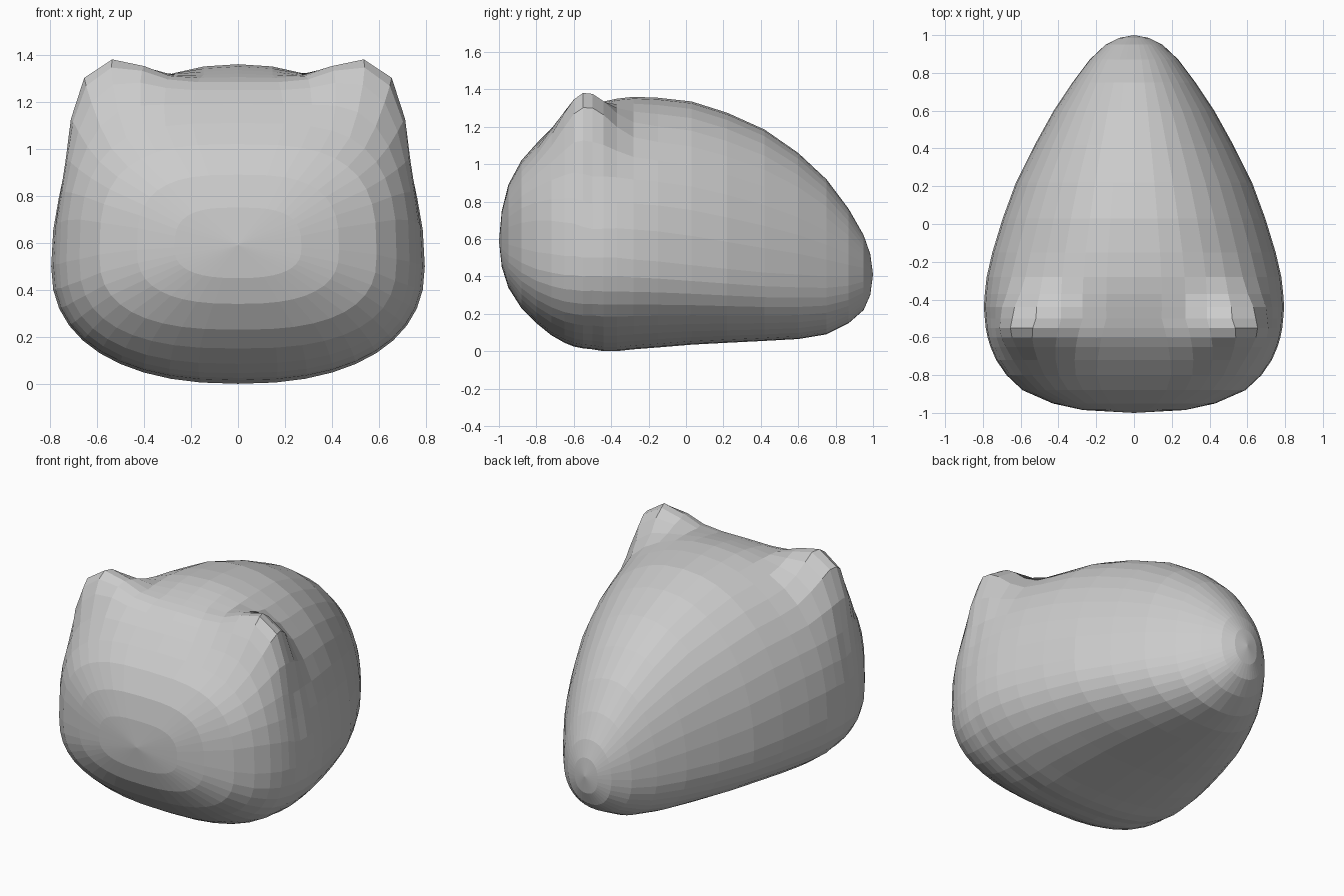
import bpy, bmesh
from math import cos, sin, pi, exp

# Body sections from front to back: y, half width, bottom z, widest z, top z
SECTIONS = [
    (-0.985, 0.27, 0.45, 0.58, 0.75), (-0.95, 0.43, 0.34, 0.57, 0.89),
    (-0.88, 0.59, 0.23, 0.55, 1.02), (-0.80, 0.675, 0.15, 0.53, 1.11),
    (-0.72, 0.73, 0.085, 0.52, 1.19), (-0.65, 0.76, 0.045, 0.51, 1.25),
    (-0.60, 0.775, 0.025, 0.51, 1.285), (-0.55, 0.785, 0.015, 0.50, 1.305),
    (-0.50, 0.79, 0.01, 0.50, 1.32), (-0.44, 0.795, 0.0, 0.50, 1.335),
    (-0.37, 0.79, 0.0, 0.50, 1.35),
    (-0.28, 0.78, 0.01, 0.49, 1.36), (-0.15, 0.75, 0.02, 0.48, 1.355),
    (0.03, 0.695, 0.035, 0.46, 1.335), (0.22, 0.625, 0.045, 0.44, 1.275),
    (0.42, 0.525, 0.055, 0.42, 1.185), (0.60, 0.425, 0.065, 0.41, 1.06),
    (0.75, 0.325, 0.09, 0.40, 0.92), (0.87, 0.235, 0.15, 0.40, 0.76),
    (0.95, 0.15, 0.22, 0.41, 0.62), (0.985, 0.08, 0.30, 0.41, 0.52),
]
SEGMENTS = 40


def power(v, e):
    return (abs(v) ** e) * (1 if v >= 0 else -1)


def ear_shift(x, y, z):
    """Pull the upper front corners out into rounded ears."""
    s = 1 if x >= 0 else -1
    dx, dy, dz = abs(x) - 0.53, y + 0.53, z - 1.13
    sy = 0.17 if dy < 0 else 0.16
    w = exp(-(dx / 0.21) ** 2 - (dy / sy) ** 2 - (dz / 0.22) ** 2)
    return x + s * 0.055 * w * max(0, 1 + 8 * dx), y, z + 0.225 * w


# Body with ears
bm = bmesh.new()
rings = []
for y, w, zb, zm, zt in SECTIONS:
    front = min(max((-0.5 - y) / 0.3, 0), 1)   # squarer towards the face
    back = min(max((y + 0.2) / 0.5, 0), 1)     # rounder towards the rear
    ring = []
    for i in range(SEGMENTS):
        a = 2 * pi * i / SEGMENTS
        c, s = cos(a), sin(a)
        n = 2.2 + 0.8 * front - 0.1 * back if s > 0 else 2.3 + 0.3 * front
        h = zt - zm if s > 0 else zm - zb
        x, z = w * power(c, 2 / n), zm + h * power(s, 2 / n)
        ring.append(bm.verts.new(ear_shift(x, y, z)))
    rings.append(ring)
for r0, r1 in zip(rings, rings[1:]):
    for i in range(SEGMENTS):
        j = (i + 1) % SEGMENTS
        bm.faces.new((r0[i], r0[j], r1[j], r1[i]))

# Rounded front and back tips
for ring, tip in ((rings[0], (0, -1, 0.59)), (rings[-1], (0, 1, 0.41))):
    v = bm.verts.new(tip)
    for i in range(SEGMENTS):
        bm.faces.new((ring[i], ring[(i + 1) % SEGMENTS], v))
bmesh.ops.recalc_face_normals(bm, faces=bm.faces)

mesh = bpy.data.meshes.new("body_with_ears")
bm.to_mesh(mesh)
bm.free()
body = bpy.data.objects.new("body_with_ears", mesh)
bpy.context.collection.objects.link(body)
